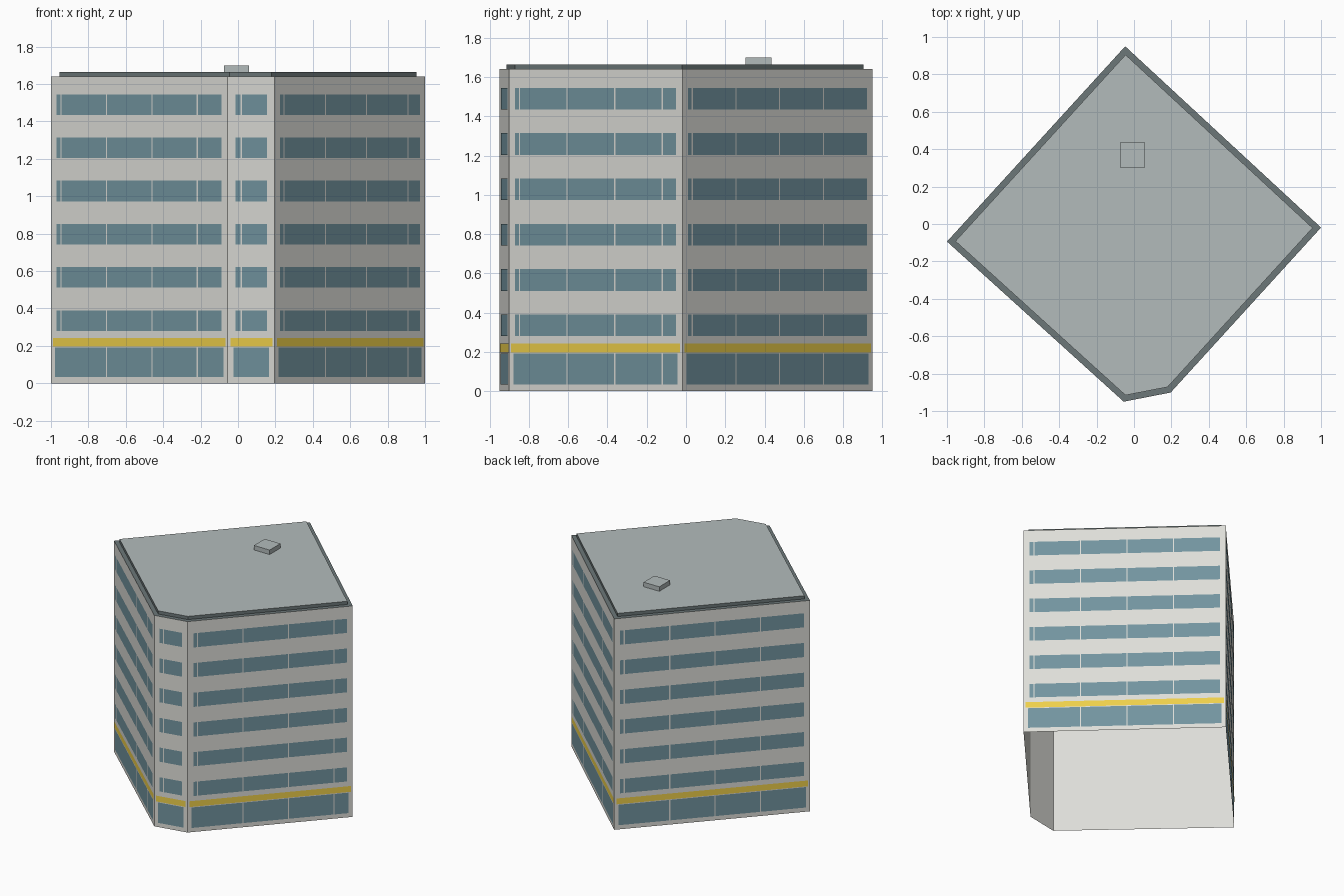
import bpy, bmesh
from mathutils import Vector

if "Cube" in bpy.data.objects:
    bpy.data.objects.remove(bpy.data.objects["Cube"])

# Counter-clockwise footprint with one chamfered corner
FOOT = [Vector(p) for p in [(-1, -0.094), (-0.055, -0.95), (0.196, -0.901),
                            (1, -0.019), (-0.047, 0.95)]]
WALL_TOP, ROOF_TOP = 1.64, 1.665
PITCH, FIRST = 0.328, 0.073      # mullion spacing and first offset


def material(name, rgb):
    m = bpy.data.materials.new(name)
    m.diffuse_color = (*rgb, 1)
    m.use_nodes = True
    m.node_tree.nodes["Principled BSDF"].inputs["Base Color"].default_value = m.diffuse_color
    return m


WALL = material("pale_wall", (0.73, 0.73, 0.69))
GLASS = material("blue_glass", (0.17, 0.30, 0.35))
YELLOW = material("yellow", (0.86, 0.63, 0.07))
DARK = material("dark_trim", (0.15, 0.185, 0.19))
ROOF = material("roof_grey", (0.45, 0.50, 0.50))


def finish(name, bm, *mats):
    me = bpy.data.meshes.new(name)
    bm.to_mesh(me)
    bm.free()
    for m in mats:
        me.materials.append(m)
    ob = bpy.data.objects.new(name, me)
    bpy.context.collection.objects.link(ob)
    return ob


def inset(pts, d):
    out = []
    for i, p in enumerate(pts):
        a = (p - pts[i - 1]).normalized()
        b = (pts[(i + 1) % len(pts)] - p).normalized()
        na, nb = Vector((-a.y, a.x)), Vector((-b.y, b.x))
        out.append(p + (na + nb) * d / (1 + na.dot(nb)))
    return out


def shell(name, pts, z0, z1, side, top):
    # Upright walls with a top face and an open underside
    bm = bmesh.new()
    lo, hi = [[bm.verts.new((p.x, p.y, z)) for p in pts] for z in (z0, z1)]
    for i in range(len(pts)):
        j = (i + 1) % len(pts)
        bm.faces.new((lo[i], lo[j], hi[j], hi[i]))
    bm.faces.new(hi).material_index = 1
    return finish(name, bm, side, top)


def panel(bm, a, b, s0, s1, z0, z1):
    # Flat outward-facing pane just off the wall from a to b
    u = (b - a).normalized()
    off = a + Vector((u.y, -u.x)) * 0.0015
    bm.faces.new([bm.verts.new((*(off + u * s), z))
                  for s, z in ((s0, z0), (s1, z0), (s1, z1), (s0, z1))])


# Main block and raised roof slab
shell("building_walls", FOOT, 0, WALL_TOP, WALL, DARK)
shell("roof_slab", inset(FOOT, 0.032), WALL_TOP, ROOF_TOP, DARK, ROOF)

# Rooftop equipment box
shell("roof_box", [Vector(p) for p in ((-0.075, 0.303), (0.06, 0.303), (0.06, 0.435), (-0.075, 0.435))],
      ROOF_TOP, 1.70, ROOF, ROOF)

# Window panes, split by narrow mullion gaps, and the yellow band on every wall
glass, band = bmesh.new(), bmesh.new()
for i, a in enumerate(FOOT):
    b = FOOT[(i + 1) % len(FOOT)]
    length = (b - a).length
    panel(band, a, b, 0.015, length - 0.013, 0.197, 0.242)
    for k in range(7):
        z0, z1, m = (0.033, 0.192, 0.03) if k == 0 else (
            0.28 + 0.231 * (k - 1), 0.39 + 0.231 * (k - 1), 0.042)
        start, end = m, length - m
        s = FIRST + (PITCH if k == 0 else 0)
        while s < end - 0.015:
            panel(glass, a, b, start, s - 0.004, z0, z1)
            start = s + 0.004
            s += PITCH
        panel(glass, a, b, start, end, z0, z1)
finish("window_panes", glass, GLASS)
finish("yellow_band", band, YELLOW)
